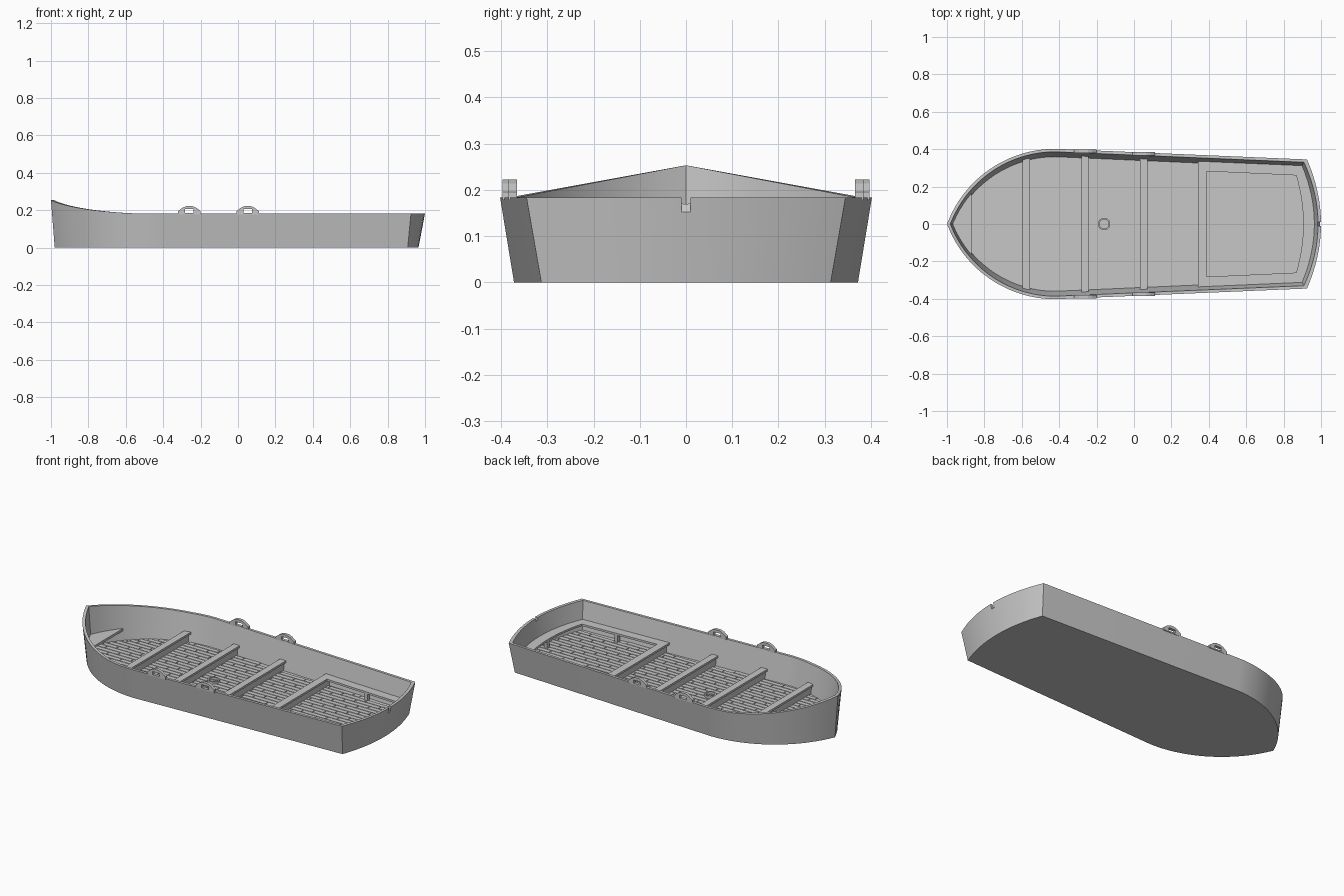
import bpy, bmesh, math
from mathutils import Matrix

old = bpy.data.objects.get("Cube")
if old:
    bpy.data.objects.remove(old, do_unlink=True)

GREY = (0.57, 0.57, 0.57, 1)
paint = bpy.data.materials.new("plain grey")
paint.use_nodes = True
paint.diffuse_color = GREY
paint.node_tree.nodes["Principled BSDF"].inputs["Base Color"].default_value = GREY

# Outline settings: bow x, widest half width, corner x, corner half width, stern x
TOP = (-1.0, 0.402, 0.925, 0.345, 1.0)
BOTTOM = (-0.98, 0.372, 0.907, 0.313, 0.965)
RIM = 0.183
FLOOR = 0.022
SEAT = 0.08
UNDER = 0.068
SHOULDER = -0.42


def mix(a, b, t):
    return tuple(p + (q - p) * t for p, q in zip(a, b))


def inner_shape(z):
    b, w, cx, cw, s = mix(BOTTOM, TOP, z / RIM)
    return (b + 0.018, w - 0.016, cx - 0.016, cw - 0.015, s - 0.016)


def bow_radius(shape):
    d, w = SHOULDER - shape[0], shape[1]
    return (d * d + w * w) / (2 * w)


def half_width(shape, x):
    """Circular bow up to the shoulder, then a straight taper aft."""
    b, w, cx, cw, s = shape
    if x < SHOULDER:
        r = bow_radius(shape)
        return max(0, w - r + math.sqrt(r * r - (SHOULDER - x) ** 2))
    return w + (cw - w) * (x - SHOULDER) / (cx - SHOULDER)


def stern_arc(cx, cw, s, n=16):
    ys = [cw * (1 - 2 * i / n) for i in range(n + 1)]
    return [(s - (s - cx) * (y / cw) ** 2, y) for y in ys]


def outline(shape, n=28):
    b, w, cx, cw, s = shape
    xs = [b + (SHOULDER - b) * i / n for i in range(n + 1)]
    side = [(x, half_width(shape, x)) for x in xs]
    return side + stern_arc(cx, cw, s) + [(x, -y) for x, y in reversed(side[1:])]


def sheer(x):
    if x > SHOULDER:
        return RIM
    return RIM + 0.07 * max(0, 1 - half_width(TOP, x) / 0.385)


def finish(name, bm):
    bmesh.ops.recalc_face_normals(bm, faces=bm.faces)
    mesh = bpy.data.meshes.new(name)
    bm.to_mesh(mesh)
    bm.free()
    obj = bpy.data.objects.new(name, mesh)
    bpy.context.collection.objects.link(obj)
    mesh.materials.append(paint)
    return obj


def make_active(obj):
    bpy.ops.object.select_all(action="DESELECT")
    obj.select_set(True)
    bpy.context.view_layer.objects.active = obj


def add_box(bm, x0, x1, y0, y1, z0, z1):
    m = Matrix.Translation(((x0 + x1) / 2, (y0 + y1) / 2, (z0 + z1) / 2))
    bmesh.ops.create_cube(bm, size=1, matrix=m @ Matrix.Diagonal((x1 - x0, y1 - y0, z1 - z0, 1)))


def bridge(bm, a, b):
    for i in range(len(a)):
        j = (i + 1) % len(a)
        bm.faces.new((a[i], a[j], b[j], b[i]))


def place_loop(bm, loop, axis, d):
    return [bm.verts.new((u, d, v) if axis == "y" else (u, v, d)) for u, v in loop]


def prism(bm, loop, axis, low, high):
    """Extrude a closed 2D loop along y or z."""
    a, b = place_loop(bm, loop, axis, low), place_loop(bm, loop, axis, high)
    bm.faces.new(a)
    bm.faces.new(b)
    bridge(bm, a, b)


def ring_prism(bm, outer, inner, axis, low, high):
    """Extrude the band between two matching loops."""
    loops = [place_loop(bm, pts, axis, d)
             for pts, d in ((outer, low), (outer, high), (inner, high), (inner, low))]
    for i in range(4):
        bridge(bm, loops[i], loops[(i + 1) % 4])


# Hull shell: outside skin, rim, inside skin and floor
bm = bmesh.new()
outer_top = outline(TOP)
inner_top = outline(inner_shape(RIM))
rings = [[bm.verts.new((x, y, 0)) for x, y in outline(BOTTOM)],
         [bm.verts.new((x, y, sheer(x))) for x, y in outer_top],
         [bm.verts.new((x, y, sheer(o[0]))) for (x, y), o in zip(inner_top, outer_top)],
         [bm.verts.new((x, y, FLOOR)) for x, y in outline(inner_shape(FLOOR))]]
for low, high in zip(rings, rings[1:]):
    bridge(bm, low, high)
bm.faces.new(rings[0])
bm.faces.new(rings[-1])
hull = finish("hull", bm)

# Sculling notch in the stern, with a sloping bottom
bm = bmesh.new()
prism(bm, [(0.95, 0.173), (0.979, 0.173), (1.01, 0.13), (1.05, 0.13), (1.05, 0.25), (0.95, 0.25)],
      "y", -0.01, 0.01)
cutter = finish("notch_cutter", bm)
cut = hull.modifiers.new("notch", "BOOLEAN")
cut.operation = "DIFFERENCE"
cut.solver = "EXACT"
cut.object = cutter
make_active(hull)
bpy.ops.object.modifier_apply(modifier="notch")
bpy.data.objects.remove(cutter, do_unlink=True)
bpy.ops.object.shade_smooth_by_angle(angle=math.radians(30))

# Floor boards in staggered rows
bm = bmesh.new()
base = inner_shape(FLOOR)
radius = bow_radius(base)
pitch, length, gap = 0.03, 0.16, 0.004
for row in range(-11, 12):
    y = row * pitch
    edge = abs(y) + pitch / 2
    start = SHOULDER - math.sqrt(radius ** 2 - (edge - base[1] + radius) ** 2)
    end = base[4] - (base[4] - base[2]) * (edge / base[3]) ** 2
    if edge > base[3]:
        end = SHOULDER + (base[1] - edge) / (base[1] - base[3]) * (base[2] - SHOULDER)
    x = -1.1 + (row % 3) * length / 3
    while x < end:
        x0, x1 = max(x, start), min(x + length - gap, end)
        if x1 - x0 > 0.01:
            add_box(bm, x0, x1, y - (pitch - gap) / 2, y + (pitch - gap) / 2, FLOOR - 0.002, FLOOR + 0.004)
        x += length
finish("floor_boards", bm)

# Cross benches: a plank on a narrower upright
seat_shape = inner_shape(SEAT)
for name, x in (("front_bench", -0.576), ("middle_bench", -0.262), ("rear_bench", 0.053)):
    bm = bmesh.new()
    w = half_width(seat_shape, x) + 0.003
    add_box(bm, x - 0.02, x + 0.02, -w, w, UNDER, SEAT)
    w -= 0.006
    add_box(bm, x - 0.01, x + 0.01, -w, w, FLOOR, UNDER)
    finish(name, bm)

# Stern seat running round an open well, on a front upright and three posts
front, well = 0.343, 0.388
w = half_width(seat_shape, front)
outer = [(front, w)] + stern_arc(*seat_shape[2:]) + [(front, -w)]
inner = [(well, 0.282)] + stern_arc(0.867, 0.26, 0.905) + [(well, -0.282)]
bm = bmesh.new()
ring_prism(bm, outer, inner, "z", UNDER, SEAT)
finish("stern_seat", bm)
bm = bmesh.new()
add_box(bm, front + 0.012, front + 0.032, 0.01 - w, w - 0.01, FLOOR, UNDER)
for x, y in ((0.65, 0.282), (0.65, -0.282), (0.916, 0)):
    add_box(bm, x - 0.01, x + 0.01, y - 0.01, y + 0.01, FLOOR, UNDER)
finish("stern_seat_supports", bm)

# Small triangular shelf in the bow
shelf = inner_shape(0.09)
xs = [shelf[0] + (-0.87 - shelf[0]) * i / 8 for i in range(9)]
loop = [(x, half_width(shelf, x)) for x in xs]
bm = bmesh.new()
prism(bm, loop + [(x, -y) for x, y in reversed(loop[1:])], "z", 0.076, 0.09)
finish("bow_shelf", bm)


# Mast step: a short tube on the floor
def circle(r, n=32):
    return [(-0.16 + r * math.cos(math.tau * i / n), r * math.sin(math.tau * i / n)) for i in range(n)]


bm = bmesh.new()
ring_prism(bm, circle(0.033), circle(0.025), "z", FLOOR, FLOOR + 0.018)
make_active(finish("mast_step", bm))
bpy.ops.object.shade_smooth_by_angle(angle=math.radians(30))

# Oarlocks: low arches with a rectangular eye, standing on the rim
arch = [(-0.06, 0.178), (-0.06, 0.195), (-0.035, 0.214), (-0.015, 0.222),
        (0.015, 0.222), (0.035, 0.214), (0.06, 0.195), (0.06, 0.178)]
eye = [(-0.023, 0.186), (-0.023, 0.195), (-0.023, 0.205), (-0.01, 0.205),
       (0.01, 0.205), (0.023, 0.205), (0.023, 0.195), (0.023, 0.186)]
for place, x in (("front", -0.26), ("rear", 0.052)):
    y = half_width(TOP, x) - 0.007
    for side, s in (("left", 1), ("right", -1)):
        bm = bmesh.new()
        ring_prism(bm, [(x + u, v) for u, v in arch], [(x + u, v) for u, v in eye],
                   "y", s * y - 0.009, s * y + 0.009)
        finish(f"{place}_{side}_oarlock", bm)
